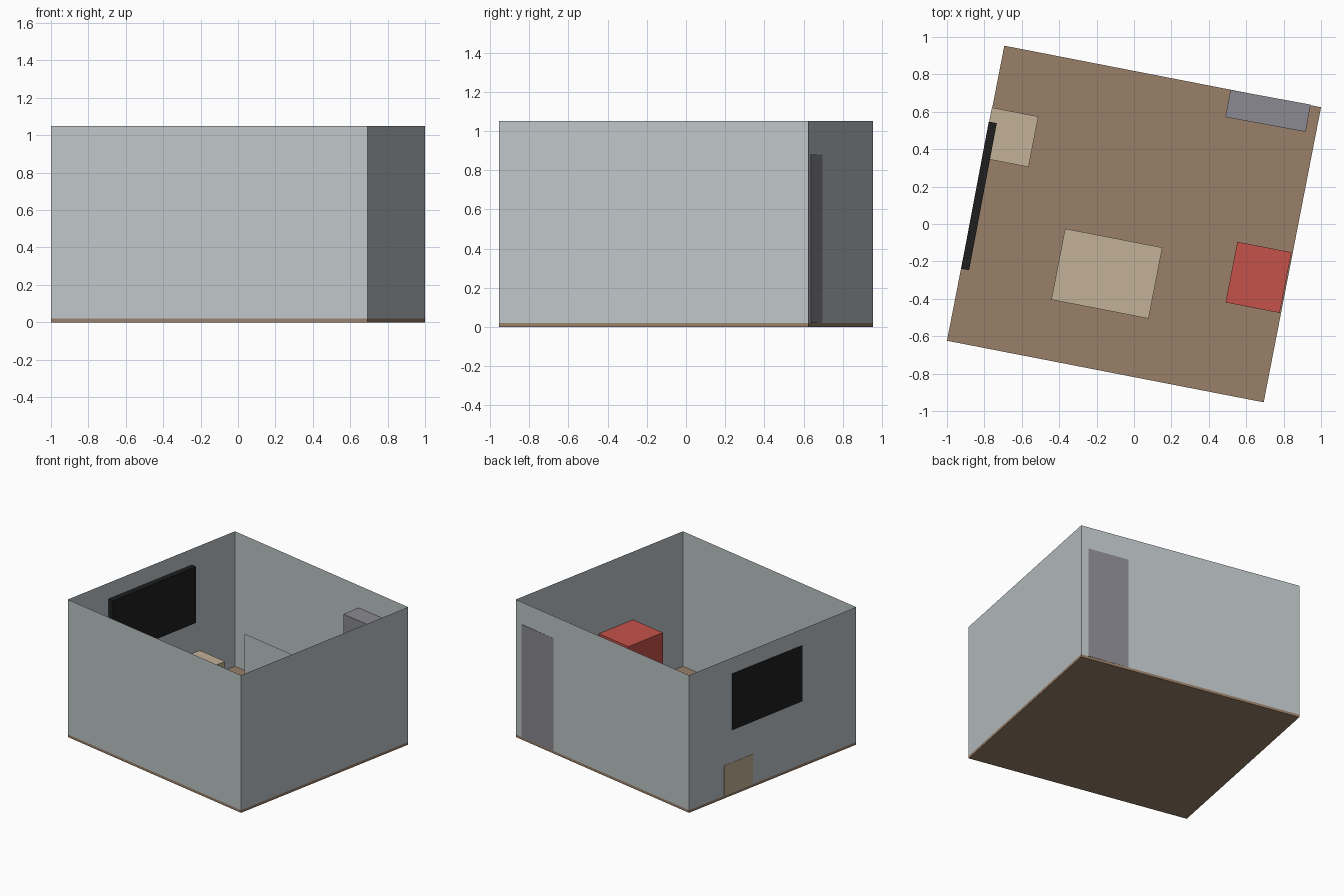
import bpy, bmesh, math
from mathutils import Matrix, Vector

if "Cube" in bpy.data.objects:
    bpy.data.objects.remove(bpy.data.objects["Cube"], do_unlink=True)

TURN = Matrix.Rotation(math.radians(-11), 4, 'Z')   # the whole room is turned
HX, HY = 0.8625, 0.8035                             # half size of the room
FLOOR, TOP = 0.02, 1.05


def material(name, rgb):
    m = bpy.data.materials.new(name)
    m.use_nodes = True
    m.diffuse_color = (*rgb, 1)
    m.node_tree.nodes["Principled BSDF"].inputs["Base Color"].default_value = (*rgb, 1)
    return m


wall_grey = material("wall grey", (0.52, 0.565, 0.58))
floor_brown = material("floor brown", (0.32, 0.214, 0.14))
tan = material("tan", (0.54, 0.44, 0.31))
red = material("red", (0.56, 0.085, 0.068))
cabinet_grey = material("cabinet grey", (0.255, 0.255, 0.285))
black = material("black", (0.013, 0.013, 0.014))


def finish(name, bm, mat):
    mesh = bpy.data.meshes.new(name)
    bm.transform(TURN)
    bm.to_mesh(mesh)
    bm.free()
    mesh.materials.append(mat)
    obj = bpy.data.objects.new(name, mesh)
    bpy.context.collection.objects.link(obj)
    return obj


def box(name, centre, size, z0, z1, mat, yaw=0.0):
    """Box in room axes, from z0 to z1."""
    bm = bmesh.new()
    place = (Matrix.Translation((*centre, (z0 + z1) / 2))
             @ Matrix.Rotation(yaw, 4, 'Z')
             @ Matrix.Diagonal((*size, z1 - z0, 1)))
    bmesh.ops.create_cube(bm, size=1, matrix=place)
    return finish(name, bm, mat)


def sheet(name, path, z0, z1, mat, closed=False):
    """Thin upright sheet along a path."""
    bm = bmesh.new()
    low = [bm.verts.new((x, y, z0)) for x, y in path]
    high = [bm.verts.new((x, y, z1)) for x, y in path]
    n = len(path)
    for i in range(n if closed else n - 1):
        j = (i + 1) % n
        bm.faces.new((low[i], low[j], high[j], high[i]))
    return finish(name, bm, mat)


# Room shell: floor slab and four thin walls
box("floor", (0, 0), (2 * HX, 2 * HY), 0, FLOOR, floor_brown)
sheet("walls", [(-HX, -HY), (HX, -HY), (HX, HY), (-HX, HY)], FLOOR, TOP, wall_grey, closed=True)

# Free-standing divider screen
sheet("divider_screen", [(-0.342, 0.394), (0.128, 0.394)], FLOOR, 0.575, wall_grey)

# Furniture; pieces against the walls show slightly through them
box("low_table", (-0.092, -0.288), (0.53, 0.387), FLOOR, 0.25, tan)
box("side_cabinet", (-0.738, 0.329), (0.253, 0.275), FLOOR, 0.25, tan)
box("armchair_block", (0.708, -0.153), (0.295, 0.33), FLOOR, 0.535, red)
box("tall_cabinet", (0.588, 0.7305), (0.436, 0.148), FLOOR, 0.88, cabinet_grey, yaw=0.01)
box("wall_screen", (-0.8424, -0.011), (0.0435, 0.80), 0.498, 0.928, black, yaw=0.006)
